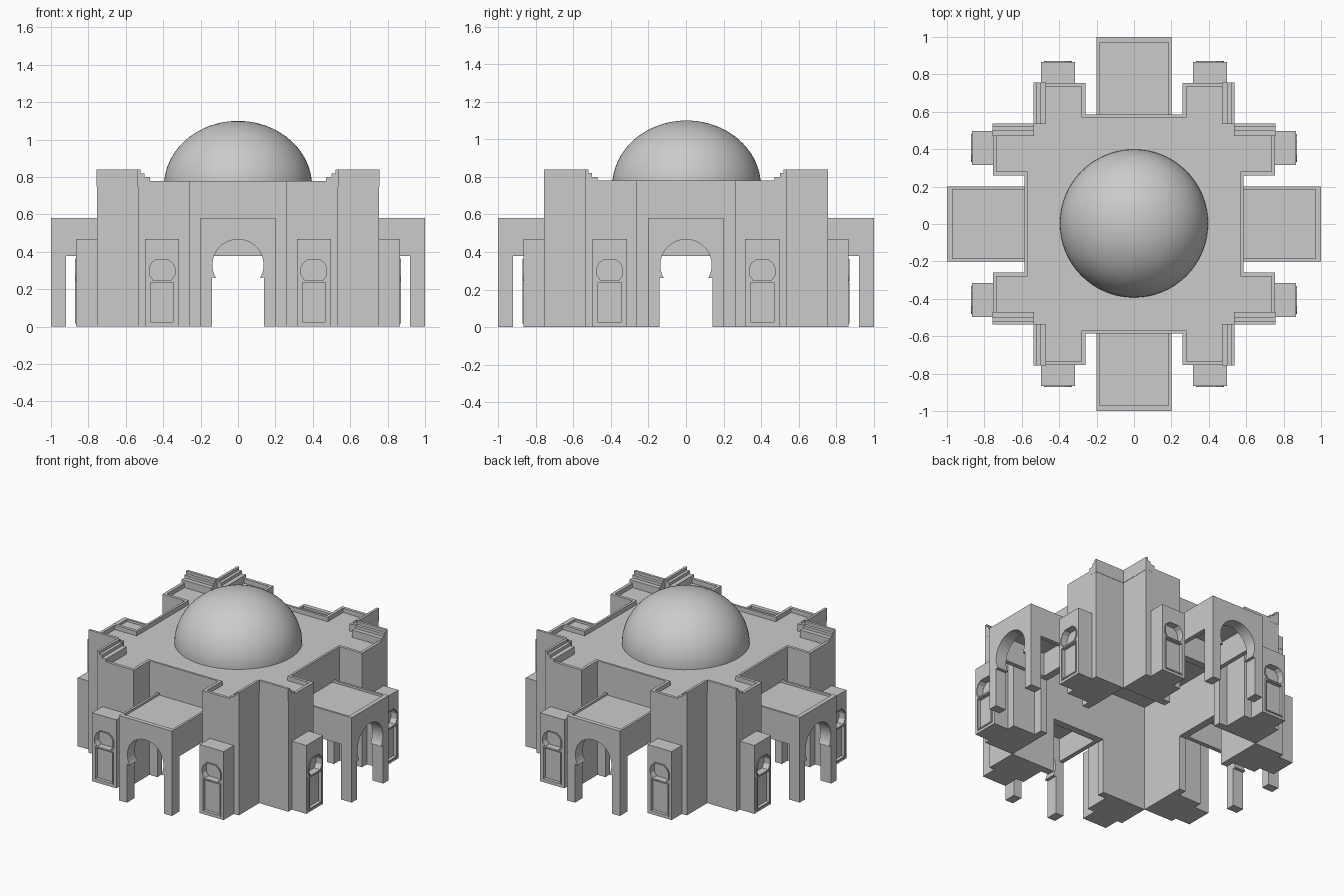
import bpy, bmesh, math
from mathutils import Matrix

if "Cube" in bpy.data.objects:
    bpy.data.objects.remove(bpy.data.objects["Cube"])

scene = bpy.context.scene
SIDES = ("front", "right", "back", "left")
ROOF, RIM = .75, .78


def add(name, mesh, turn=0):
    ob = bpy.data.objects.new(name, mesh)
    ob.rotation_euler.z = turn
    scene.collection.objects.link(ob)
    return ob


def four(name, mesh):
    """Repeat a front part around all four sides."""
    for k, side in enumerate(SIDES):
        add(f"{name}_{side}", mesh, k * math.pi / 2)


def boxes(name, dims):
    """One mesh from boxes given as (x0, x1, y0, y1, z0, z1)."""
    bm = bmesh.new()
    for x0, x1, y0, y1, z0, z1 in dims:
        m = Matrix.Translation(((x0 + x1) / 2, (y0 + y1) / 2, (z0 + z1) / 2))
        m = m @ Matrix.Diagonal((abs(x1 - x0), abs(y1 - y0), abs(z1 - z0), 1))
        bmesh.ops.create_cube(bm, size=1, matrix=m)
    me = bpy.data.meshes.new(name)
    bm.to_mesh(me)
    bm.free()
    return me


def plate(name, loops, y0, y1):
    """Upright flat-shaded plate from x-z outlines; inner outlines become holes."""
    cu = bpy.data.curves.new(name, 'CURVE')
    cu.dimensions = '2D'
    cu.fill_mode = 'BOTH'
    cu.extrude = abs(y1 - y0) / 2
    for pts in loops:
        sp = cu.splines.new('POLY')
        sp.points.add(len(pts) - 1)
        for p, (x, z) in zip(sp.points, pts):
            p.co = (x, z, 0, 1)
        sp.use_cyclic_u = True
    ob = add(name, cu)
    dg = bpy.context.evaluated_depsgraph_get()
    me = bpy.data.meshes.new_from_object(ob.evaluated_get(dg))
    bpy.data.objects.remove(ob)
    me.transform(Matrix.Translation((0, (y0 + y1) / 2, 0)) @ Matrix.Rotation(math.pi / 2, 4, 'X'))
    me.name = name
    # Weld caps to sides, then shade flat
    bm = bmesh.new()
    bm.from_mesh(me)
    bmesh.ops.remove_doubles(bm, verts=bm.verts[:], dist=1e-5)
    bmesh.ops.recalc_face_normals(bm, faces=bm.faces[:])
    bmesh.ops.dissolve_limit(bm, angle_limit=.01, verts=bm.verts[:], edges=bm.edges[:])
    for f in bm.faces:
        f.smooth = False
    bm.to_mesh(me)
    bm.free()
    me.shade_flat()
    return me


def rect(x0, x1, z0, z1):
    return [(x0, z0), (x1, z0), (x1, z1), (x0, z1)]


# Main roof slab over the hollow hall
add("main_roof", boxes("main_roof", [(-.535, .535, -.535, .535, .73, ROOF)]))

# Dome, slightly flattened and sprung from the sunken roof
bm = bmesh.new()
bmesh.ops.create_uvsphere(bm, u_segments=64, v_segments=40, radius=1,
                          matrix=Matrix.Translation((0, .003, ROOF)) @ Matrix.Diagonal((.396, .396, .35, 1)))
bmesh.ops.bisect_plane(bm, geom=bm.verts[:] + bm.edges[:] + bm.faces[:],
                       plane_co=(0, 0, ROOF - .005), plane_no=(0, 0, 1), clear_inner=True)
for f in bm.faces:
    f.smooth = True
dome = bpy.data.meshes.new("dome")
bm.to_mesh(dome)
bm.free()
add("dome", dome)

# Wall between the towers with its doorway, and its roof rim
wall = [(-.26, 0), (-.2, 0), (-.2, .378), (.2, .378), (.2, 0), (.26, 0), (.26, ROOF), (-.26, ROOF)]
four("hall_wall", plate("hall_wall", [wall], -.585, -.535))
four("hall_rim", boxes("hall_rim", [(-.28, .28, -.585, -.57, ROOF, RIM)]))

# Portico front with horseshoe arch
arch = [(.14, 0), (.14, .262)]
a0 = math.radians(-30)
for i in range(29):
    a = a0 + (math.pi - 2 * a0) * i / 28
    arch.append((.137 * math.cos(a), .33 + .137 * math.sin(a)))
arch += [(-.14, .262), (-.14, 0)]
outline = [(.2, 0)] + arch + [(-.2, 0), (-.2, .565), (.2, .565)]
four("portico_arch", plate("portico_arch", [outline], -1, -.92))

# Portico side beams, roof and rim
four("portico_roof", boxes("portico_roof", [
    (-.2, -.17, -.92, -.585, .378, .565),
    (.17, .2, -.92, -.585, .378, .565),
    (-.17, .17, -.92, -.585, .54, .565),
    (-.2, -.185, -1, -.585, .565, .58),
    (.185, .2, -1, -.585, .565, .58),
    (-.185, .185, -1, -.97, .565, .58)]))

# Niche outline, half mirrored
half = [(.05, .25), (.068, .277), (.068, .315), (.056, .34), (.033, .358)]
NICHE = half + [(-x, z) for x, z in reversed(half)]

for s, hand in ((-1, "a"), (1, "b")):
    # Tower block with low roof rim
    four(f"tower_{hand}", boxes("tower", [
        (s * .26, s * .535, -.755, -.535, 0, ROOF),
        (s * .26, s * .535, -.755, -.735, ROOF, RIM),
        (s * .26, s * .28, -.735, -.57, ROOF, RIM)]))
    # Stepped parapet on the outer edge of the tower
    steps = [(.537, ROOF), (.537, .84), (.52, .84), (.52, .82), (.5, .82),
             (.5, .8), (.47, .8), (.47, ROOF)]
    four(f"stepped_parapet_{hand}", plate("parapet", [[(s * x, z) for x, z in steps]], -.756, -.535))
    # Small pier with a sunken panel and niche
    c = s * .406
    panel = rect(c - .062, c + .062, .026, .237)
    niche = [(c + x, z) for x, z in NICHE]
    four(f"pier_core_{hand}", boxes("pier_core", [(c - .091, c + .091, -.825, -.755, 0, .468)]))
    four(f"pier_face_{hand}", plate("pier_face", [
        rect(c - .091, c + .091, 0, .468), panel, niche], -.865, -.825))
    four(f"panel_fill_{hand}", boxes("panel_fill", [(c - .062, c + .062, -.848, -.825, .026, .237)]))
    # Raised mouldings round the panel and niche
    four(f"panel_frame_{hand}", plate("panel_frame", [rect(c - .071, c + .071, .018, .243), panel],
                                      -.871, -.865))
    ring = [(c + x * 1.1, .305 + (z - .305) * 1.1) for x, z in NICHE]
    four(f"niche_frame_{hand}", plate("niche_frame", [ring, niche], -.871, -.865))
